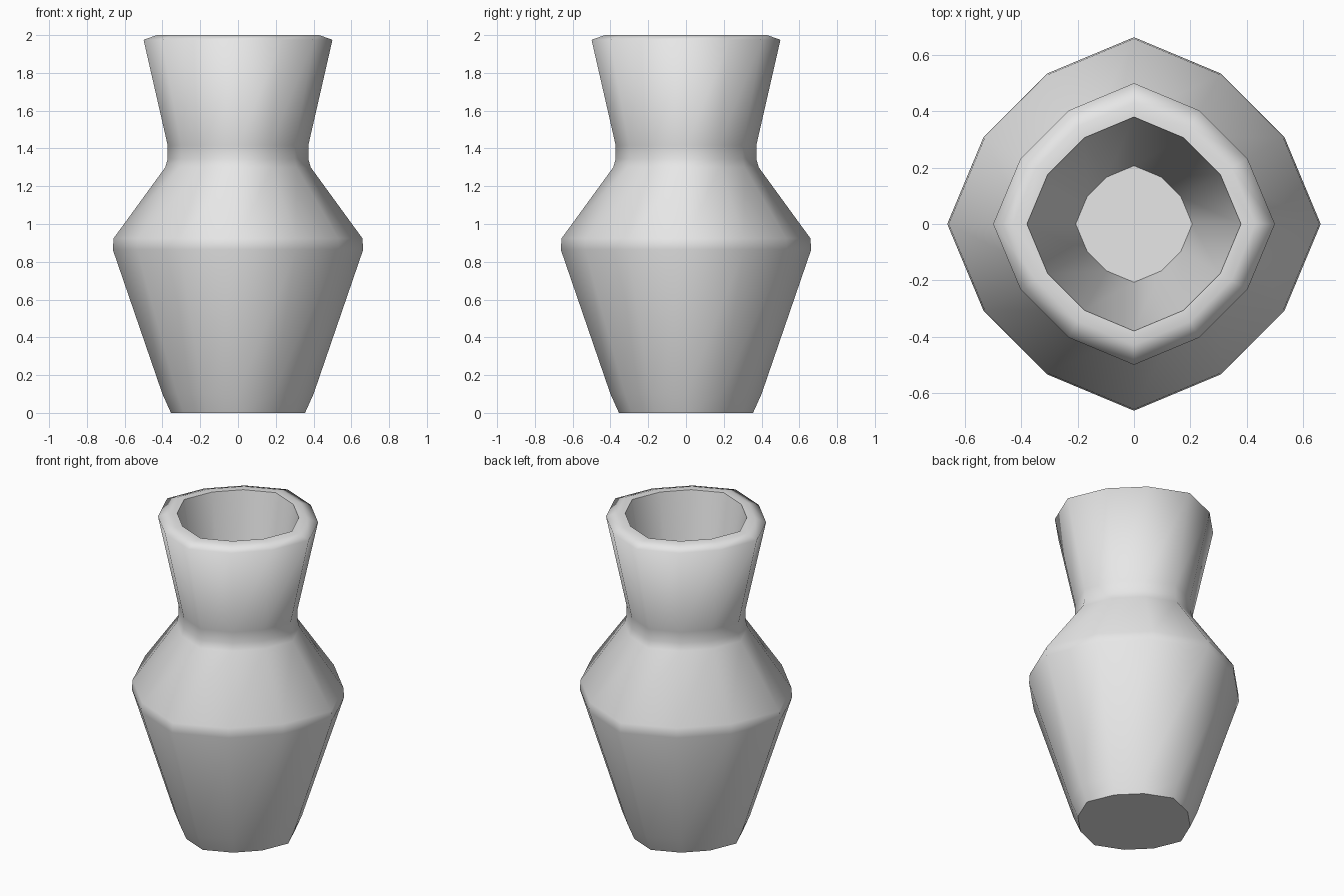
import bpy
import bmesh
from math import sin, cos, pi

cube = bpy.data.objects.get("Cube")
if cube:
    bpy.data.objects.remove(cube, do_unlink=True)

SIDES = 12
SHRINK = 0.93  # the corners between the four main points sit slightly inward

# (radius, height, crisp edge) from the foot, up the outside, over the lip, down inside
profile = [
    (0.355, 0.0, True),
    (0.40, 0.10, False),
    (0.663, 0.865, False),
    (0.658, 0.925, False),
    (0.385, 1.30, False),
    (0.372, 1.345, False),
    (0.372, 1.415, False),
    (0.50, 1.975, False),
    (0.43, 2.0, False),
    (0.38, 2.0, True),
    (0.207, 1.0, True),
]


def add_ring(bm, radius, height):
    ring = []
    for i in range(SIDES):
        a = 2 * pi * i / SIDES
        r = radius if i % 3 == 0 else radius * SHRINK
        ring.append(bm.verts.new((r * cos(a), r * sin(a), height)))
    return ring


# Vase body, neck, lip and hollow
bm = bmesh.new()
rings = [add_ring(bm, r, z) for r, z, crisp in profile]
for low, high in zip(rings, rings[1:]):
    for i in range(SIDES):
        j = (i + 1) % SIDES
        bm.faces.new((low[i], low[j], high[j], high[i]))

# Base and inner floor
bm.faces.new(rings[0][::-1])
bm.faces.new(rings[-1])

for face in bm.faces:
    face.smooth = True
for ring, (r, z, crisp) in zip(rings, profile):
    if crisp:
        for i in range(SIDES):
            bm.edges.get((ring[i], ring[(i + 1) % SIDES])).smooth = False

mesh = bpy.data.meshes.new("vase")
bm.to_mesh(mesh)
bm.free()

# Plain grey clay
grey = bpy.data.materials.new("light_grey")
grey.use_nodes = True
colour = (0.8, 0.8, 0.8, 1.0)
grey.diffuse_color = colour
shader = next(n for n in grey.node_tree.nodes if n.type == "BSDF_PRINCIPLED")
shader.inputs["Base Color"].default_value = colour
mesh.materials.append(grey)

vase = bpy.data.objects.new("vase", mesh)
bpy.context.collection.objects.link(vase)
